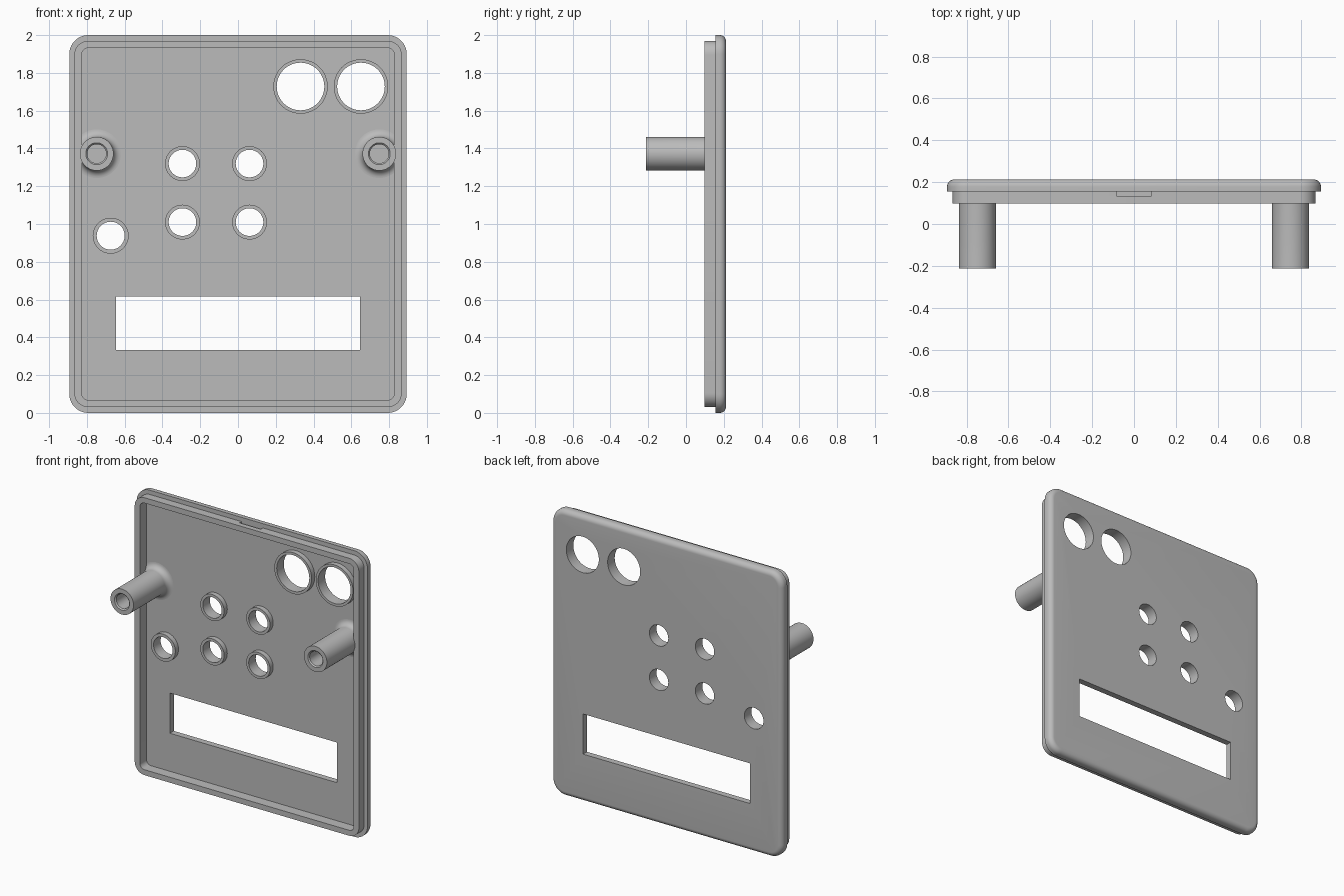
import bpy, bmesh
from math import pi, sin, cos, tau
from mathutils import Vector

cube = bpy.data.objects.get("Cube")
if cube:
    bpy.data.objects.remove(cube, do_unlink=True)

grey = bpy.data.materials.new("plain_grey")
grey.use_nodes = True
COLOUR = (0.5, 0.5, 0.5, 1)
grey.diffuse_color = COLOUR
next(n for n in grey.node_tree.nodes if n.type == 'BSDF_PRINCIPLED').inputs["Base Color"].default_value = COLOUR

BACK, FLANGE, LIP, FLOOR, TIP = 0.213, 0.156, 0.097, 0.17, -0.213
RIM = 0.135
SIDES = 64


def finish(name, bm):
    bmesh.ops.recalc_face_normals(bm, faces=bm.faces)
    mesh = bpy.data.meshes.new(name)
    bm.to_mesh(mesh)
    bm.free()
    mesh.materials.append(grey)
    obj = bpy.data.objects.new(name, mesh)
    bpy.context.collection.objects.link(obj)
    return obj


def slab(name, half, z0, z1, y0, y1, corner=0, back_round=0):
    """Upright slab with rounded corners and an optional rounded back edge."""
    bm = bmesh.new()
    bmesh.ops.create_cube(bm, size=1)
    for v in bm.verts:
        v.co = Vector((v.co.x * 2 * half, (y0 + y1) / 2 + v.co.y * (y1 - y0),
                       (z0 + z1) / 2 + v.co.z * (z1 - z0)))
    if corner:
        edges = [e for e in bm.edges if abs(e.verts[0].co.y - e.verts[1].co.y) > 1e-4]
        bmesh.ops.bevel(bm, geom=edges, offset=corner, segments=10, profile=0.5, affect='EDGES')
    if back_round:
        edges = [e for e in bm.edges if all(v.co.y > y1 - 1e-4 for v in e.verts)]
        bmesh.ops.bevel(bm, geom=edges, offset=back_round, segments=8, profile=0.5, affect='EDGES')
    return finish(name, bm)


def lathe(name, x, z, profile, closed=False):
    """Spin (radius, y) points about an axis parallel to y."""
    bm = bmesh.new()
    verts = [bm.verts.new((r, y, 0)) for r, y in profile]
    pairs = list(zip(verts, verts[1:])) + ([(verts[-1], verts[0])] if closed else [])
    edges = [bm.edges.new(p) for p in pairs]
    bmesh.ops.spin(bm, geom=verts + edges, cent=(0, 0, 0), axis=(0, 1, 0),
                   angle=tau, steps=SIDES, use_merge=False)
    bmesh.ops.remove_doubles(bm, verts=bm.verts, dist=1e-5)
    bmesh.ops.translate(bm, verts=bm.verts, vec=(x, 0, z))
    return finish(name, bm)


def combine(target, tool, operation):
    mod = target.modifiers.new(operation.lower(), 'BOOLEAN')
    mod.operation, mod.solver, mod.object = operation, 'EXACT', tool
    bpy.context.view_layer.objects.active = target
    bpy.ops.object.modifier_apply(modifier=mod.name)
    bpy.data.objects.remove(tool, do_unlink=True)


# Cover panel: outer plate, inset lip and hollow inside
panel = slab("cover_panel", 0.893, 0, 2, FLANGE, BACK, 0.1, 0.035)
combine(panel, slab("lip", 0.867, 0.03, 1.97, LIP, FLANGE + 0.008, 0.075), 'UNION')
combine(panel, slab("cavity", 0.827, 0.068, 1.932, 0, FLOOR, 0.035), 'DIFFERENCE')

# Display window and latch recesses in the lip
combine(panel, slab("window", 0.646, 0.334, 0.615, 0, 0.3), 'DIFFERENCE')
for z0, z1 in ((0.02, 0.045), (1.955, 1.98)):
    combine(panel, slab("latch", 0.083, z0, z1, 0.134, FLANGE), 'DIFFERENCE')

# Round openings, each with a raised rim inside
openings = [("sensor", 0.331, 1.728, 0.126, 0.144), ("sensor", 0.651, 1.728, 0.126, 0.144),
            ("side_button", -0.674, 0.938, 0.074, 0.095)]
openings += [("button", x, z, 0.073, 0.092) for x in (-0.294, 0.061) for z in (1.01, 1.32)]
for name, x, z, inner, outer in openings:
    combine(panel, lathe("hole", x, z, [(0, 0), (inner, 0), (inner, 0.3), (0, 0.3)]), 'DIFFERENCE')
    lathe(name + "_rim", x, z, [(inner, RIM), (outer, RIM), (outer, FLOOR), (inner, FLOOR)], True)

# Screw posts with a blind bore and a filleted foot
FILLET, RADIUS = 0.04, 0.089
foot = [(RADIUS + FILLET * (1 - cos(a)), FLOOR - FILLET + FILLET * sin(a))
        for a in (i * pi / 16 for i in range(9))]
post = [(0, 0.05), (0.05, 0.05), (0.05, TIP + 0.008), (0.058, TIP), (RADIUS, TIP)]
post += foot + [(RADIUS + FILLET, FLOOR + 0.01), (0, FLOOR + 0.01)]
for name, x in (("left_post", 0.748), ("right_post", -0.748)):
    lathe(name, x, 1.372, post)

# Smooth curved surfaces, keep the edges crisp
for obj in bpy.context.collection.objects:
    obj.select_set(obj.type == 'MESH')
bpy.context.view_layer.objects.active = panel
bpy.ops.object.shade_smooth_by_angle(angle=pi / 6)
